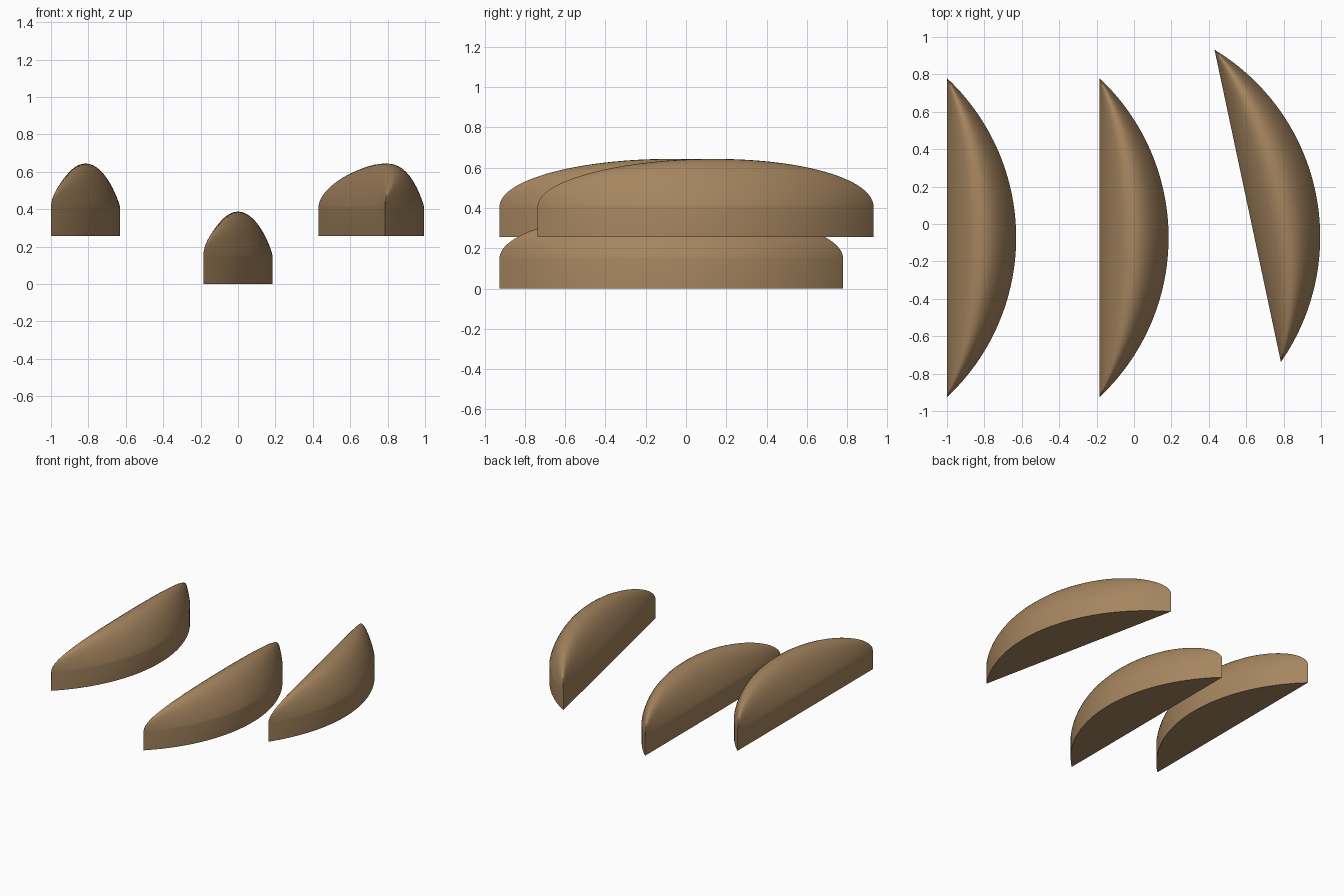
import bpy, bmesh, math

if "Cube" in bpy.data.objects:
    bpy.data.objects.remove(bpy.data.objects["Cube"])

HALF, SAG = 0.853, 0.37            # half chord length and bulge of the plan outline
R = (HALF**2 + SAG**2) / (2 * SAG)
WALL, DOME = 0.15, 0.237           # straight wall height, dome height above it
NL, NW = 72, 28                    # steps along and across

skin = bpy.data.materials.new("golden brown")
skin.diffuse_color = (0.38, 0.235, 0.115, 1)
skin.use_nodes = True
skin.node_tree.nodes["Principled BSDF"].inputs["Base Color"].default_value = skin.diffuse_color


def wedge(name, loc, angle):
    """Wedge lofted from domed cross-sections along its straight chord."""
    bm = bmesh.new()
    rings = []
    for i in range(NL + 1):
        a = math.pi * i / NL
        y = -HALF * math.cos(a)
        width = max(math.sqrt(R * R - y * y) - (R - SAG), 0.0)
        rise = DOME * math.sin(a)
        ring = [bm.verts.new((0, y, 0))]
        for j in range(NW + 1):
            t = -math.cos(math.pi * j / NW)
            z = WALL + rise * max(1 - t * t, 0) ** 0.85
            ring.append(bm.verts.new((width * (t + 1) / 2, y, z)))
        ring.append(bm.verts.new((width, y, 0)))
        rings.append(ring)
    n = len(rings[0])
    for r0, r1 in zip(rings, rings[1:]):
        for j in range(n):
            k = (j + 1) % n
            bm.faces.new((r0[j], r0[k], r1[k], r1[j]))
    # close the pointed tips
    bmesh.ops.remove_doubles(bm, verts=bm.verts, dist=1e-5)
    bmesh.ops.recalc_face_normals(bm, faces=bm.faces)
    me = bpy.data.meshes.new(name)
    bm.to_mesh(me)
    bm.free()
    me.materials.append(skin)
    ob = bpy.data.objects.new(name, me)
    bpy.context.collection.objects.link(ob)
    ob.location = loc
    ob.rotation_euler.z = angle
    bpy.ops.object.select_all(action='DESELECT')
    ob.select_set(True)
    bpy.context.view_layer.objects.active = ob
    bpy.ops.object.shade_smooth_by_angle(angle=math.radians(50))


# two upper wedges and one lower wedge
wedge("left_wedge", (-1.0, -0.073, 0.257), 0)
wedge("middle_wedge", (-0.185, -0.073, 0), 0)
wedge("right_wedge", (0.608, 0.097, 0.257), math.radians(12))
